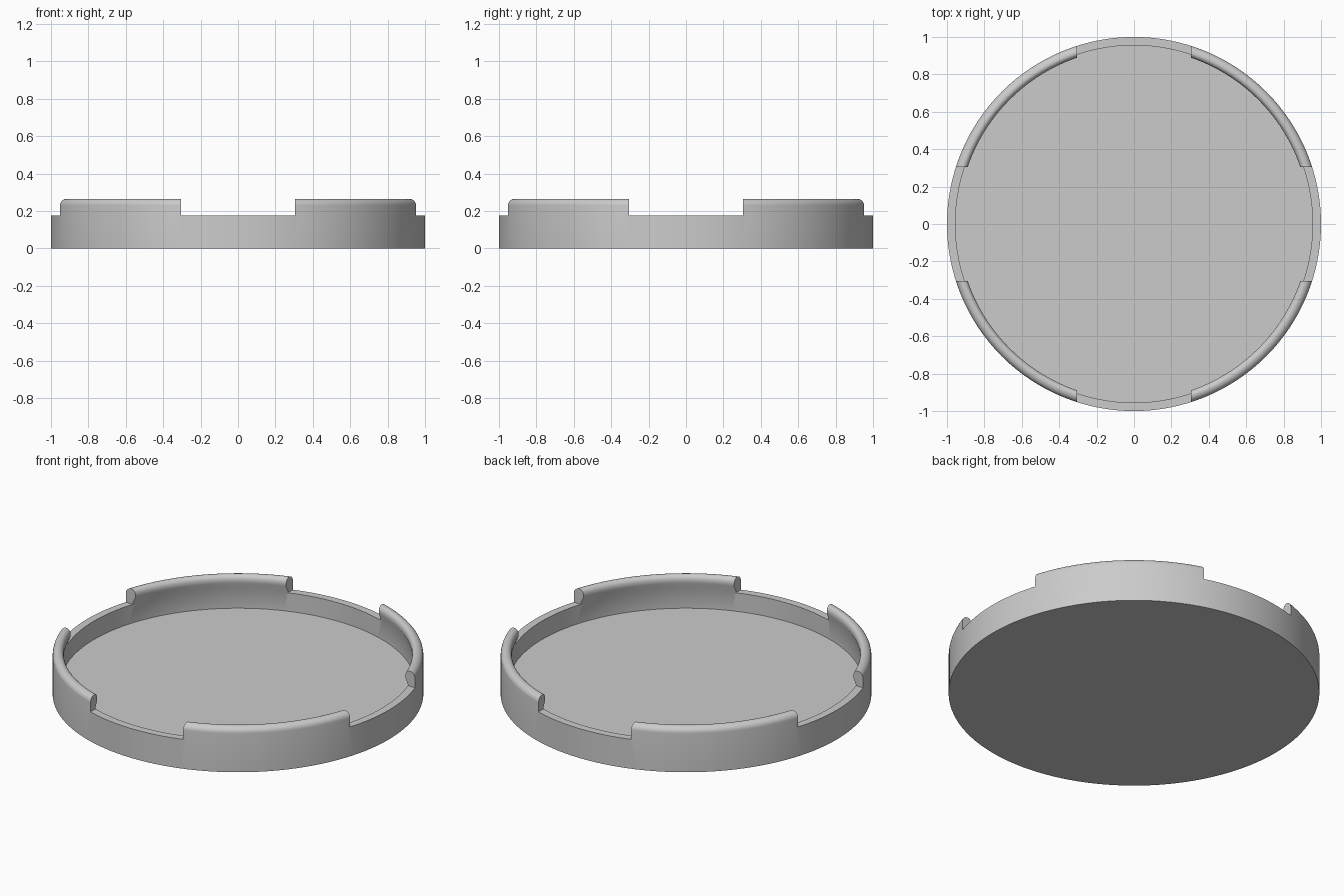
import bpy, bmesh
from math import cos, sin, pi, tau
from mathutils import Vector

cube = bpy.data.objects.get("Cube")
if cube:
    bpy.data.objects.remove(cube, do_unlink=True)

FLOOR, RIM, TOP = 0.065, 0.175, 0.265
INNER, LIP, NOTCH = 0.955, 0.94, 0.305

# Single grey plastic
grey = bpy.data.materials.new("grey plastic")
grey.use_nodes = True
colour = (0.6, 0.6, 0.6, 1)
grey.diffuse_color = colour
grey.node_tree.nodes["Principled BSDF"].inputs["Base Color"].default_value = colour


def arc(cx, cz, rx, rz, start, end, steps=6):
    angles = [start + (end - start) * i / steps for i in range(steps + 1)]
    return [(cx + rx * cos(a), cz + rz * sin(a)) for a in angles]


def lathe(name, profile, segments=128):
    bm = bmesh.new()
    verts = [bm.verts.new((r, 0, z)) for r, z in profile]
    edges = [bm.edges.new(pair) for pair in zip(verts, verts[1:])]
    bmesh.ops.spin(bm, geom=verts + edges, cent=(0, 0, 0), axis=(0, 0, 1),
                   angle=tau, steps=segments, use_duplicate=False)
    bmesh.ops.remove_doubles(bm, verts=bm.verts, dist=0.0001)
    bmesh.ops.recalc_face_normals(bm, faces=bm.faces)
    mesh = bpy.data.meshes.new(name)
    bm.to_mesh(mesh)
    bm.free()
    mesh.materials.append(grey)
    obj = bpy.data.objects.new(name, mesh)
    bpy.context.collection.objects.link(obj)
    return obj


# Dish: flat base, thin wall, rounded top with a small inward lip
profile = [(0, 0), (1, 0)]
profile += arc(0.965, TOP - 0.035, 0.035, 0.035, 0, pi / 2)
profile += arc(0.965, TOP - 0.03, 0.965 - LIP, 0.03, pi / 2, pi)[1:]
profile += [(LIP, 0.22), (INNER, 0.185), (INNER, FLOOR), (0, FLOOR)]
dish = lathe("round_dish", profile)
bpy.context.view_layer.objects.active = dish
dish.select_set(True)

# Two crossing bars cut the four notches between the tabs
for name, size in (("notch_cutter_x", (3, 2 * NOTCH, 1)),
                   ("notch_cutter_y", (2 * NOTCH, 3, 1))):
    bm = bmesh.new()
    bmesh.ops.create_cube(bm, size=1)
    bmesh.ops.scale(bm, vec=Vector(size), verts=bm.verts)
    bmesh.ops.translate(bm, vec=(0, 0, RIM + 0.5), verts=bm.verts)
    mesh = bpy.data.meshes.new(name)
    bm.to_mesh(mesh)
    bm.free()
    mesh.materials.append(grey)
    cutter = bpy.data.objects.new(name, mesh)
    cutter.hide_render = True
    bpy.context.collection.objects.link(cutter)
    cut = dish.modifiers.new(name, "BOOLEAN")
    cut.operation = "DIFFERENCE"
    cut.solver = "EXACT"
    cut.object = cutter
    bpy.ops.object.modifier_apply(modifier=cut.name)
    bpy.data.objects.remove(cutter, do_unlink=True)

bpy.ops.object.shade_smooth_by_angle(angle=pi / 6)
